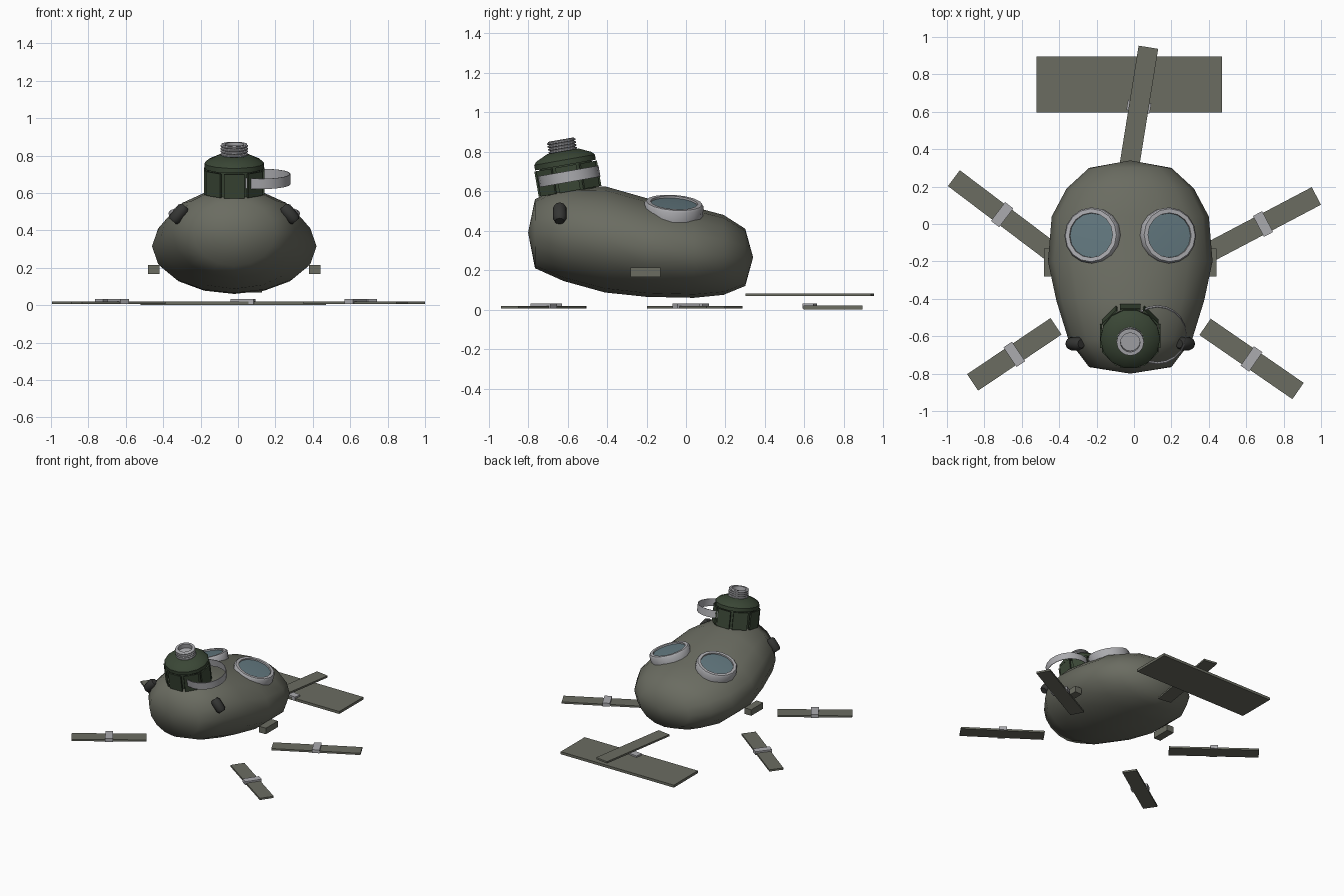
import bpy, bmesh, math
from mathutils import Matrix, Vector

if "Cube" in bpy.data.objects:
    bpy.data.objects.remove(bpy.data.objects["Cube"])

CX = -0.02  # centre line of the mask


def material(name, r, g, b):
    m = bpy.data.materials.new(name)
    m.diffuse_color = (r, g, b, 1)
    m.use_nodes = True
    m.node_tree.nodes["Principled BSDF"].inputs["Base Color"].default_value = m.diffuse_color
    return m


RUBBER = material("grey olive rubber", 0.145, 0.15, 0.12)
GREEN = material("dark green paint", 0.042, 0.062, 0.036)
METAL = material("light grey metal", 0.41, 0.41, 0.43)
GLASS = material("blue grey glass", 0.125, 0.19, 0.215)
DARK = material("dark valve rubber", 0.035, 0.036, 0.034)


def finish(name, bm, mat, matrix=Matrix(), angle=None, recalc=True):
    bmesh.ops.remove_doubles(bm, verts=bm.verts, dist=1e-5)
    if recalc:
        bmesh.ops.recalc_face_normals(bm, faces=bm.faces)
    me = bpy.data.meshes.new(name)
    bm.to_mesh(me)
    bm.free()
    me.materials.append(mat)
    if angle:
        for p in me.polygons:
            p.use_smooth = True
        me.set_sharp_from_angle(angle=math.radians(angle))
    ob = bpy.data.objects.new(name, me)
    bpy.context.collection.objects.link(ob)
    ob.matrix_world = matrix
    return ob


def loft(bm, rings):
    rows = [[bm.verts.new(p) for p in ring] for ring in rings]
    for a, b in zip(rows, rows[1:]):
        n = len(a)
        for i in range(n):
            j = (i + 1) % n
            bm.faces.new((a[i], a[j], b[j], b[i]))


def lathe(name, profile, mat, matrix, n=16, angle=40):
    bm = bmesh.new()
    loft(bm, [[(r * math.cos(2 * math.pi * i / n), r * math.sin(2 * math.pi * i / n), h)
               for i in range(n)] for r, h in profile])
    return finish(name, bm, mat, matrix, angle)


def box(name, size, mat, matrix):
    bm = bmesh.new()
    bmesh.ops.create_cube(bm, size=1)
    bmesh.ops.scale(bm, vec=size, verts=bm.verts)
    return finish(name, bm, mat, matrix)


def at(x, y, z):
    return Matrix.Translation((x, y, z))


def rot(deg, axis):
    return Matrix.Rotation(math.radians(deg), 4, axis)


# Face piece: oval sections along y (y, half width, top, bottom)
sections = [(0.34, 0, 0.265, 0.265), (0.30, 0.22, 0.41, 0.12), (0.19, 0.34, 0.48, 0.075),
            (0.04, 0.42, 0.52, 0.06), (-0.20, 0.44, 0.565, 0.065), (-0.41, 0.395, 0.625, 0.087),
            (-0.62, 0.33, 0.625, 0.145), (-0.765, 0.22, 0.56, 0.21), (-0.80, 0, 0.39, 0.39)]
bm = bmesh.new()
N = 16
loft(bm, [[(CX + w * math.cos(2 * math.pi * i / N), y,
            (t + b) / 2 + (t - b) / 2 * math.sin(2 * math.pi * i / N)) for i in range(N)]
          for y, w, t, b in sections])
finish("face_piece", bm, RUBBER, angle=80)

# Eyepieces, side tabs and valves, mirrored about the centre line
for s, side in ((1, "right"), (-1, "left")):
    m = at(CX + s * 0.21, -0.06, 0.54) @ rot(-4, 'X') @ rot(s * 16, 'Y')
    lathe(f"eye_frame_{side}", [(0.118, -0.06), (0.15, -0.06), (0.15, -0.008), (0.142, 0.002),
                                (0.12, 0.002), (0.118, -0.012), (0.118, -0.06)], METAL, m)
    lathe(f"eye_lens_{side}", [(0, -0.05), (0.12, -0.05), (0.12, -0.008), (0, -0.002)], GLASS, m)
    box(f"side_tab_{side}", (0.06, 0.15, 0.048), RUBBER, at(CX + s * 0.43, -0.205, 0.19))
    lathe(f"valve_{side}", [(0, -0.052), (0.024, -0.052), (0.035, -0.035), (0.035, 0.035),
                            (0.024, 0.052), (0, 0.052)], DARK,
          at(CX + s * 0.295, -0.64, 0.488) @ rot(-s * 40, 'Y'), n=8)

# Filter canister, leaning forward
F = at(CX, -0.582, 0.57) @ rot(10, 'X')
lathe("filter_canister", [(0, -0.03), (0.138, -0.03), (0.138, 0.165), (0.16, 0.165), (0.16, 0.192),
                          (0.145, 0.208), (0.082, 0.236), (0, 0.236)], GREEN, F, n=14)
for k in range(8):
    box("canister_clip", (0.01, 0.108, 0.13), GREEN,
        F @ rot(45 * k, 'Z') @ at(0.156, 0, 0.095))

# Threaded hose socket: zigzag lathe with an open mouth
thread = [(0.062, 0.225)]
for k in range(4):
    h = 0.234 + k * 0.015
    thread += [(0.064, h), (0.073, h + 0.004), (0.073, h + 0.010), (0.064, h + 0.014)]
thread += [(0.07, 0.296), (0.052, 0.296), (0.052, 0.262), (0, 0.262)]
lathe("threaded_socket", thread, METAL, F, n=16, angle=30)

# Wire-thin clamp hoop hanging off the canister
lathe("clamp_hoop", [(0.156, -0.028), (0.156, 0.028), (0.152, 0.028), (0.152, -0.028),
                     (0.156, -0.028)], METAL, at(0.125, -0.592, 0.675) @ rot(10, 'X'), n=20)

# Straps given by both end points, each with a buckle at its middle
straps = {
    "strap_upper_right": ((0.405, -0.15), (0.975, 0.15), 0.012),
    "strap_upper_left": ((-0.447, -0.145), (-0.963, 0.245), 0.012),
    "strap_lower_left": ((-0.417, -0.547), (-0.863, -0.847), 0.012),
    "strap_lower_right": ((0.38, -0.55), (0.877, -0.893), 0.012),
    "strap_top": ((-0.025, 0.31), (0.077, 0.945), 0.075),
}
for name, (a, b, z) in straps.items():
    a, b = Vector(a), Vector(b)
    d, c = b - a, (a + b) / 2
    turn = rot(math.degrees(math.atan2(d.y, d.x)), 'Z')
    box(name, (d.length, 0.106, 0.014), RUBBER, at(c.x, c.y, z) @ turn)
    box(name.replace("strap", "buckle"), (0.055, 0.126, 0.026), METAL, at(c.x, c.y, 0.019) @ turn)

# Head pad lying behind the mask
box("head_pad", (0.99, 0.30, 0.02), RUBBER, at(-0.025, 0.745, 0.01))
